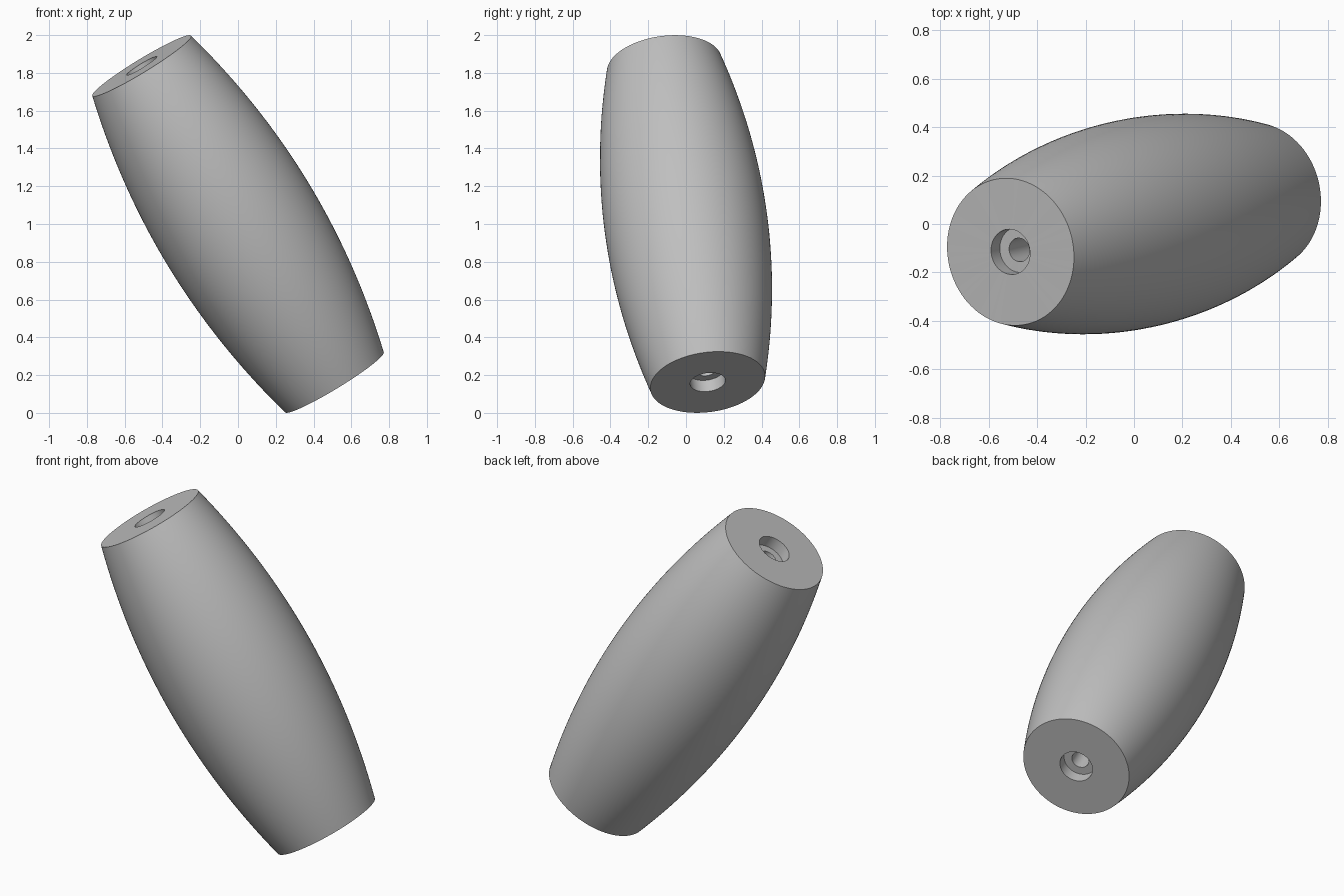
import bpy, bmesh, math
from mathutils import Vector

cube = bpy.data.objects.get("Cube")
if cube:
    bpy.data.objects.remove(cube, do_unlink=True)

grey = bpy.data.materials.new("plain grey")
grey.use_nodes = True
colour = (0.52, 0.52, 0.52, 1)
grey.diffuse_color = colour
grey.node_tree.nodes["Principled BSDF"].inputs["Base Color"].default_value = colour

# Barrel dimensions
axis = Vector((-1.02, -0.23, 1.675))
half = axis.length / 2
end_radius, mid_radius = 0.306, 0.432
recess_radius, recess_depth, bore_radius = 0.094, 0.07, 0.049
segments, rings = 128, 48


def bulge(t):
    """Outer radius for t from -1 (bottom) to 1 (top)."""
    return mid_radius - (mid_radius - end_radius) * t * t


# Closed section: curved outer wall, then recess, bore and recess
outer = [(bulge(t), t * half) for t in (2 * i / rings - 1 for i in range(rings + 1))]
floor = half - recess_depth
inner = [(recess_radius, half), (recess_radius, floor), (bore_radius, floor)]
section = outer + inner + [(r, -z) for r, z in reversed(inner)]

# Turn the section around the axis
bm = bmesh.new()
columns = []
for i in range(segments):
    a = math.tau * i / segments
    columns.append([bm.verts.new((r * math.cos(a), r * math.sin(a), z)) for r, z in section])
for i, col in enumerate(columns):
    nxt = columns[(i + 1) % segments]
    for j in range(len(section)):
        k = (j + 1) % len(section)
        bm.faces.new((col[j], nxt[j], nxt[k], col[k]))
bmesh.ops.recalc_face_normals(bm, faces=bm.faces)

mesh = bpy.data.meshes.new("barrel_handle")
bm.to_mesh(mesh)
bm.free()
mesh.materials.append(grey)
handle = bpy.data.objects.new("barrel_handle", mesh)
bpy.context.collection.objects.link(handle)

# Lean the barrel along its axis
handle.rotation_euler = axis.to_track_quat('Z', 'Y').to_euler()
handle.location = (0, 0, 1)

bpy.ops.object.select_all(action='DESELECT')
handle.select_set(True)
bpy.context.view_layer.objects.active = handle
bpy.ops.object.shade_smooth_by_angle(angle=math.radians(30))
